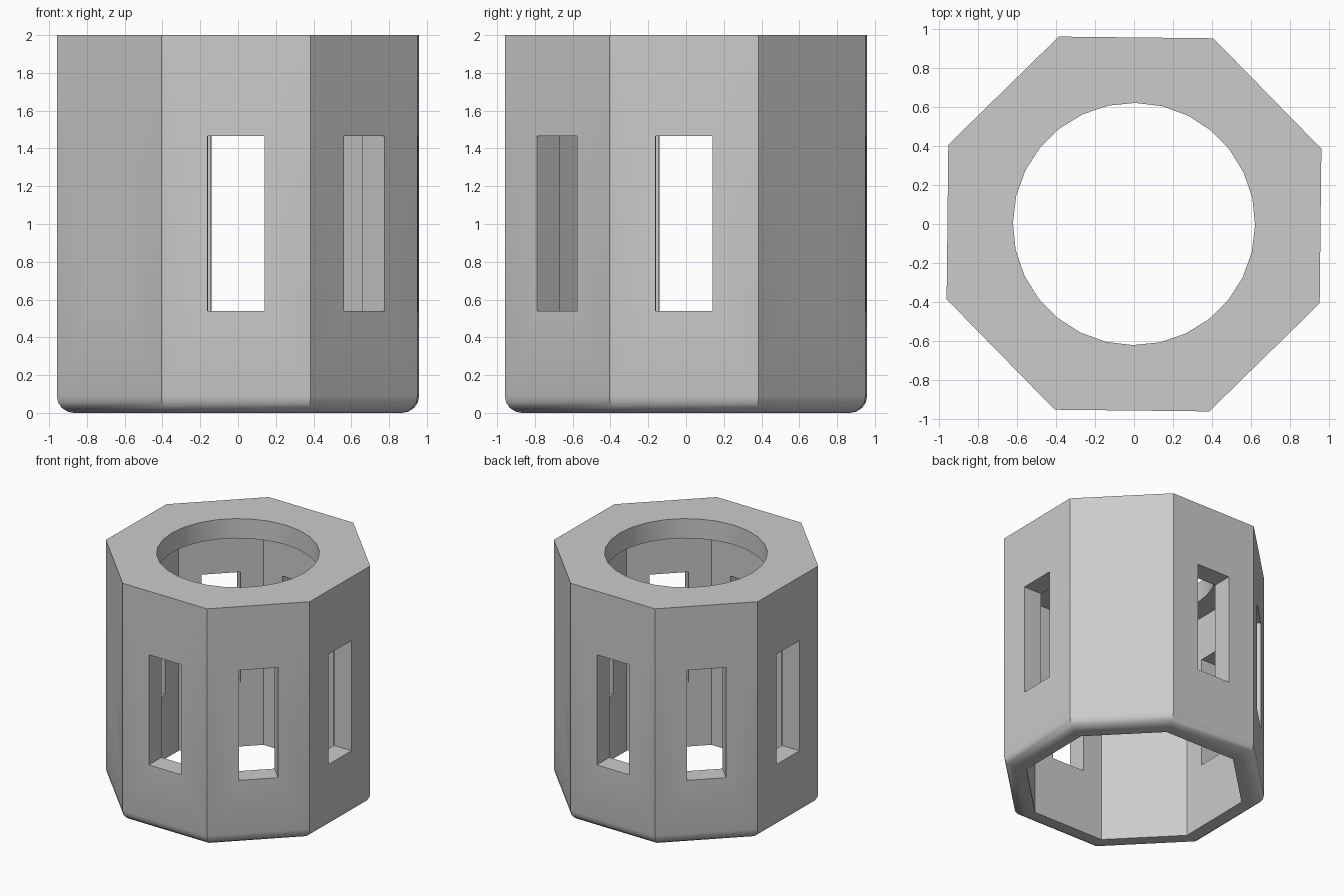
import bpy, bmesh, math
from mathutils import Matrix

TURN = -0.011            # slight twist of the whole shell about z
APOTHEM, INNER = 0.955, 0.79
HEIGHT, ROOF = 2.0, 0.165
ROUND, STEPS = 0.09, 4

cube = bpy.data.objects.get("Cube")
if cube:
    bpy.data.objects.remove(cube, do_unlink=True)

grey = bpy.data.materials.new("plain grey")
grey.use_nodes = True
colour = (0.6, 0.6, 0.6, 1)
grey.diffuse_color = colour
grey.node_tree.nodes["Principled BSDF"].inputs["Base Color"].default_value = colour


def finish(name, bm):
    bmesh.ops.recalc_face_normals(bm, faces=bm.faces)
    mesh = bpy.data.meshes.new(name)
    bm.to_mesh(mesh)
    bm.free()
    obj = bpy.data.objects.new(name, mesh)
    bpy.context.collection.objects.link(obj)
    mesh.materials.append(grey)
    return obj


def loft(name, profile, sides, phase=0.0):
    """Closed solid through polygon rings given as (corner radius, z)."""
    bm = bmesh.new()
    rings = []
    for r, z in profile:
        angles = [TURN + 2 * math.pi * (i + phase) / sides for i in range(sides)]
        rings.append([bm.verts.new((r * math.cos(a), r * math.sin(a), z)) for a in angles])
    for low, high in zip(rings, rings[1:]):
        for i in range(sides):
            j = (i + 1) % sides
            bm.faces.new((low[i], low[j], high[j], high[i]))
    bm.faces.new(rings[0][::-1])
    bm.faces.new(rings[-1])
    return finish(name, bm)


def carve(body, cutter):
    mod = body.modifiers.new("carve", "BOOLEAN")
    mod.operation, mod.solver, mod.object = "DIFFERENCE", "EXACT", cutter
    bpy.ops.object.select_all(action="DESELECT")
    bpy.context.view_layer.objects.active = body
    body.select_set(True)
    bpy.ops.object.modifier_apply(modifier=mod.name)
    bpy.data.objects.remove(cutter, do_unlink=True)


# Octagonal outer body with a rounded bottom rim
corner = 1 / math.cos(math.pi / 8)
profile = []
for k in range(STEPS + 1):
    a = math.pi / 2 * k / STEPS
    profile.append(((APOTHEM - ROUND + ROUND * math.sin(a)) * corner,
                    ROUND * (1 - math.cos(a))))
profile.append((APOTHEM * corner, HEIGHT))
shell = loft("octagonal_shell", profile, 8, 0.5)

# Octagonal cavity, open at the bottom
carve(shell, loft("cavity_cutter", [(INNER * corner, -0.2), (INNER * corner, HEIGHT - ROOF)], 8, 0.5))

# Round opening in the roof
carve(shell, loft("opening_cutter", [(0.62, 1.5), (0.62, 2.2)], 28))

# Tall windows, each slot cutting two opposite walls
for i in range(4):
    bm = bmesh.new()
    bmesh.ops.create_cube(bm, size=1)
    bm.transform(Matrix.Rotation(TURN + i * math.pi / 4, 4, "Z")
                 @ Matrix.Translation((0, 0, 1.003))
                 @ Matrix.Diagonal((0.302, 3, 0.925, 1)))
    carve(shell, finish("window_cutter", bm))

# Smooth only the rounded rim
bpy.ops.object.shade_smooth_by_angle(angle=math.radians(30))
